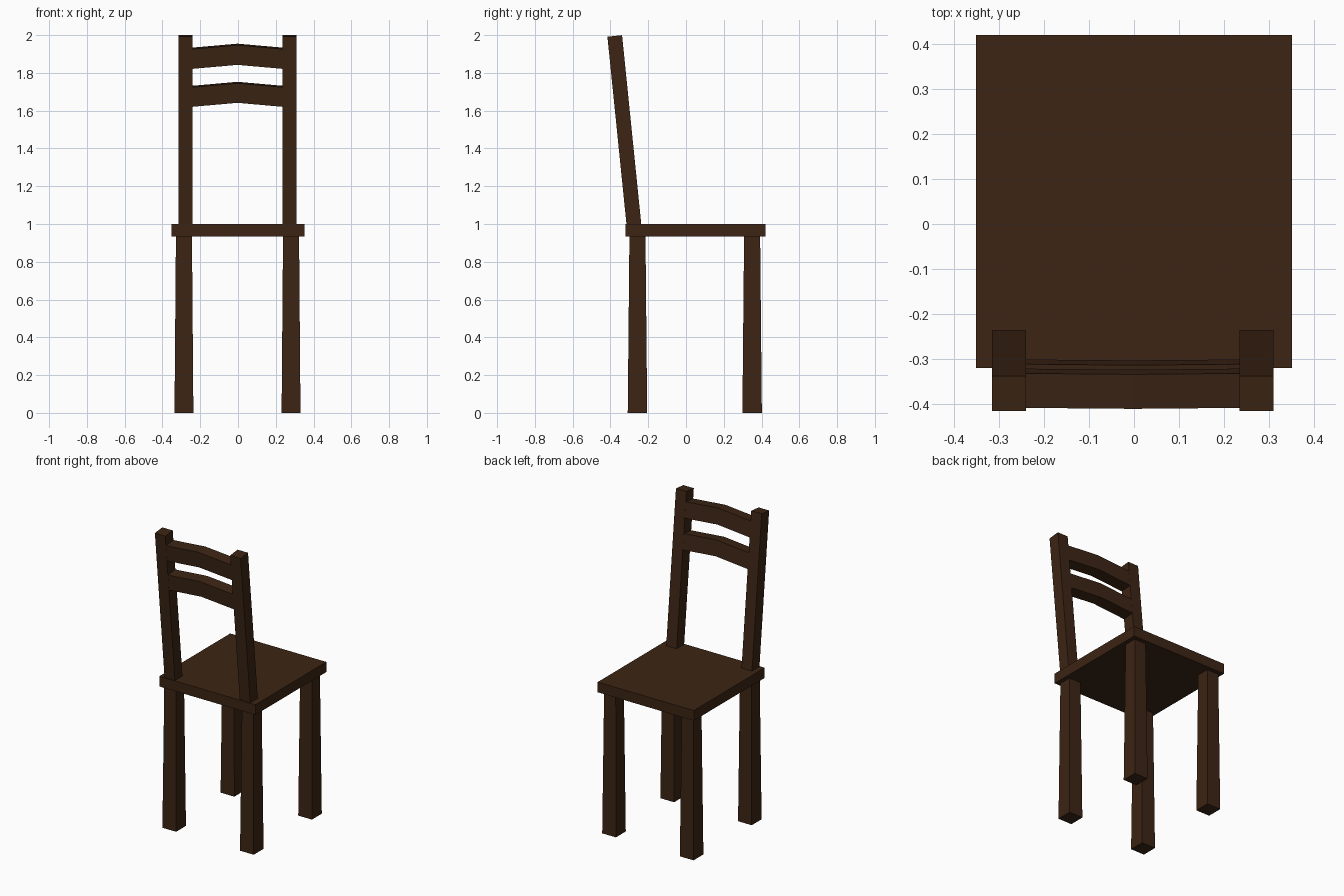
import bpy, math
from mathutils import Matrix

if "Cube" in bpy.data.objects:
    bpy.data.objects.remove(bpy.data.objects["Cube"])

wood = bpy.data.materials.new("dark_wood")
wood.diffuse_color = (0.045, 0.018, 0.007, 1)
wood.use_nodes = True
wood.node_tree.nodes["Principled BSDF"].inputs["Base Color"].default_value = wood.diffuse_color

CX = -0.0027          # shared centre line of legs and back
TILT = math.radians(5.8)
BACK = Matrix.Translation((CX, -0.27, 0.94)) @ Matrix.Rotation(TILT, 4, 'X')


def add(name, verts, faces, matrix=Matrix()):
    mesh = bpy.data.meshes.new(name)
    mesh.from_pydata(verts, [], faces)
    mesh.transform(matrix)
    mesh.materials.append(wood)
    obj = bpy.data.objects.new(name, mesh)
    bpy.context.collection.objects.link(obj)
    return obj


def tapered_box(name, cx, cy, z0, z1, bottom, top, matrix=Matrix()):
    """Box between two heights, with half sizes (x, y) at each end."""
    verts = [(cx + sx * h[0], cy + sy * h[1], z)
             for z, h in ((z0, bottom), (z1, top))
             for sx, sy in ((-1, -1), (1, -1), (1, 1), (-1, 1))]
    faces = [(3, 2, 1, 0), (4, 5, 6, 7)]
    faces += [(i, (i + 1) % 4, (i + 1) % 4 + 4, i + 4) for i in range(4)]
    return add(name, verts, faces, matrix)


def arched_rail(name, z0, z1, rise=0.021, w=0.238, d=0.0385):
    """Chevron rail: three box sections with the middle one raised."""
    verts = [(x, y, z + r) for x, r in ((-w, 0), (0, rise), (w, 0))
             for y, z in ((-d, z0), (d, z0), (d, z1), (-d, z1))]
    faces = [(0, 1, 2, 3), (11, 10, 9, 8)]
    for s in (0, 4):
        faces += [(s + i, s + i + 4, s + (i + 1) % 4 + 4, s + (i + 1) % 4)
                  for i in range(4)]
    return add(name, verts, faces, BACK)


# Seat
tapered_box("seat", 0, 0.05, 0.933, 1.0, (0.351, 0.37), (0.351, 0.37))

# Legs and leaning back posts
for side, s in (("left", -1), ("right", 1)):
    for place, y in (("rest_side", -0.257), ("open_side", 0.35)):
        tapered_box(f"{place}_leg_{side}", CX + s * 0.2835, y, 0, 0.933,
                    (0.05, 0.0515), (0.0425, 0.0425))
    tapered_box(f"back_post_{side}", s * 0.275, 0, 0, 1.061,
                (0.038, 0.039), (0.038, 0.039), BACK)

# Arched back rails
arched_rail("upper_back_rail", 0.890, 0.995)
arched_rail("lower_back_rail", 0.688, 0.792)
